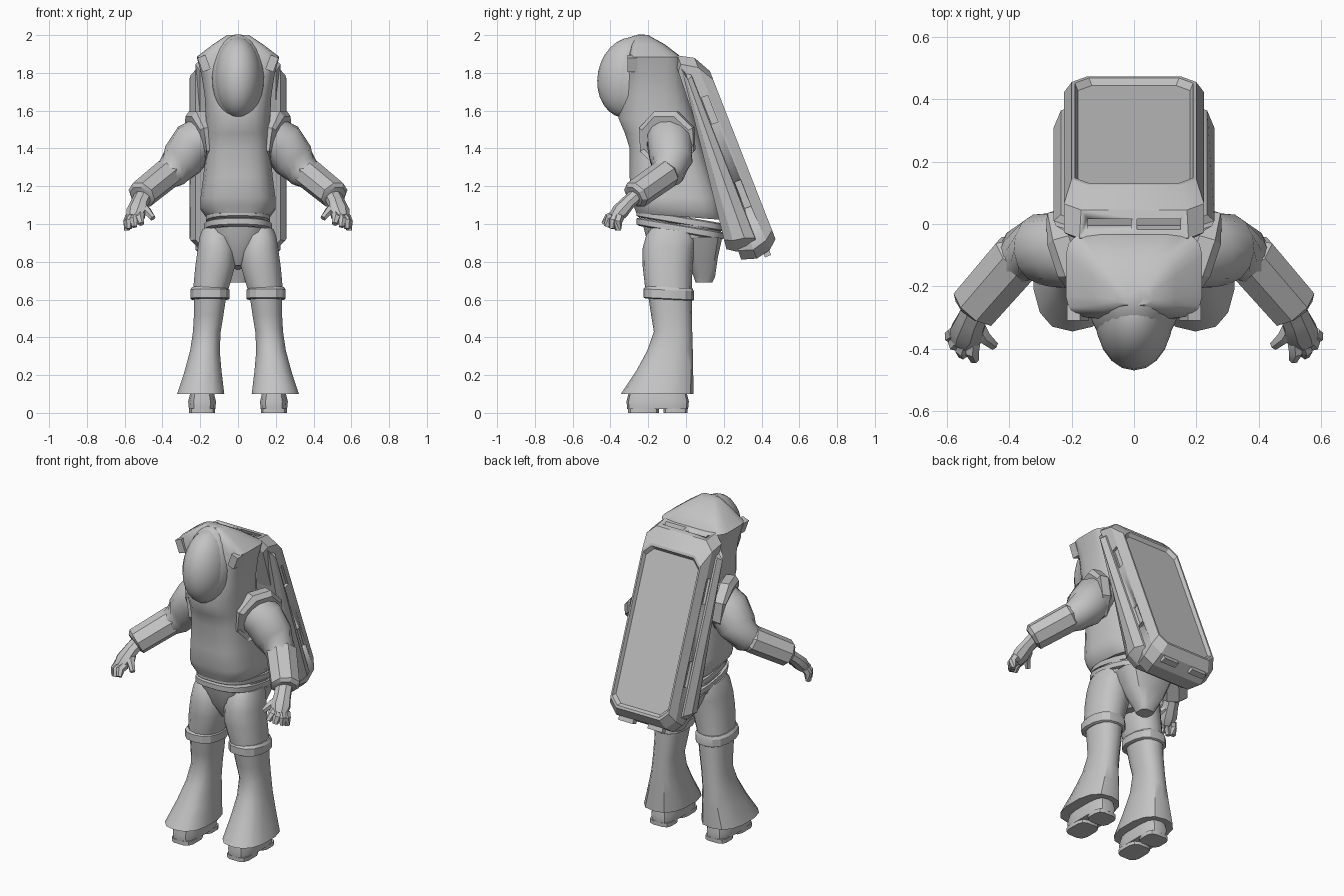
import bpy, bmesh
from math import sin, cos, pi, copysign
from mathutils import Vector, Matrix

if "Cube" in bpy.data.objects:
    bpy.data.objects.remove(bpy.data.objects["Cube"])

grey = bpy.data.materials.new("suit grey")
grey.use_nodes = True
grey.diffuse_color = (0.55, 0.55, 0.55, 1)
grey.node_tree.nodes["Principled BSDF"].inputs["Base Color"].default_value = (0.55, 0.55, 0.55, 1)


def finish(name, bm, mirror=False, angle=35):
    """Turn a bmesh into a shaded, coloured object."""
    bmesh.ops.recalc_face_normals(bm, faces=bm.faces)
    me = bpy.data.meshes.new(name)
    bm.to_mesh(me)
    bm.free()
    me.materials.append(grey)
    ob = bpy.data.objects.new(name, me)
    bpy.context.scene.collection.objects.link(ob)
    if mirror:
        ob.modifiers.new("both sides", "MIRROR")
    bpy.ops.object.select_all(action="DESELECT")
    ob.select_set(True)
    bpy.context.view_layer.objects.active = ob
    bpy.ops.object.shade_smooth_by_angle(angle=angle * pi / 180)
    return ob


def loft(name, rings, mirror=False, angle=35):
    """Skin a list of equal-length rings and cap both ends."""
    bm = bmesh.new()
    loops = [[bm.verts.new(p) for p in ring] for ring in rings]
    n = len(loops[0])
    for a, b in zip(loops, loops[1:]):
        for i in range(n):
            j = (i + 1) % n
            bm.faces.new((a[i], a[j], b[j], b[i]))
    bm.faces.new(loops[0])
    bm.faces.new(loops[-1])
    return finish(name, bm, mirror, angle)


def level(z, x0, x1, y0, y1, power=2.0, sides=16, slope=0.0):
    """Rounded horizontal ring filling the given x and y range."""
    cx, cy, rx, ry = (x0 + x1) / 2, (y0 + y1) / 2, (x1 - x0) / 2, (y1 - y0) / 2
    ring = []
    for i in range(sides):
        c, s = cos(2 * pi * (i + .5) / sides), sin(2 * pi * (i + .5) / sides)
        x = cx + rx * copysign(abs(c) ** (2 / power), c)
        y = cy + ry * copysign(abs(s) ** (2 / power), s)
        ring.append((x, y, z + slope * (y - cy)))
    return ring


def tube(name, path, sides=8, flat=1.0, mirror=True, angle=35):
    """Tapered limb along points given as (x, y, z, radius)."""
    pts = [Vector(p[:3]) for p in path]
    rings = []
    for i, p in enumerate(pts):
        d = (pts[min(i + 1, len(pts) - 1)] - pts[max(i - 1, 0)]).normalized()
        a = d.cross(Vector((0, 0, 1))).normalized()
        b = d.cross(a)
        r = path[i][3]
        rings.append([p + r * (a * cos(t) + b * sin(t) * flat)
                      for t in [2 * pi * (k + .5) / sides for k in range(sides)]])
    return loft(name, rings, mirror, angle)


def box(name, centre, size, rot=Matrix(), mirror=True):
    bm = bmesh.new()
    bmesh.ops.create_cube(bm, size=1, matrix=Matrix.Translation(centre) @ rot @ Matrix.Diagonal((*size, 1)))
    return finish(name, bm, mirror)


# Torso and hood: height, half width, front, back, squareness
torso = [(1.04, .17, -.265, .19, 3), (1.08, .2, -.28, .19, 3), (1.14, .2, -.295, .18, 3),
         (1.25, .185, -.3, .14, 3), (1.4, .172, -.3, .09, 3), (1.48, .17, -.325, .07, 2.7),
         (1.56, .172, -.36, .05, 2.5), (1.68, .178, -.335, .02, 2.8), (1.79, .195, -.315, -.005, 3.5),
         (1.885, .22, -.305, -.025, 5), (1.95, .135, -.29, -.11, 4), (2.0, .06, -.26, -.2, 4)]
loft("torso", [level(z, -w, w, f, b, p, 20, -.08 if z < 1.1 else 0) for z, w, f, b, p in torso], angle=50)

# Visor and the collar behind it
for name, y, size in (("visor", -.3, (.125, .168, .216)), ("visor_collar", -.265, (.142, .15, .232))):
    bm = bmesh.new()
    bmesh.ops.create_uvsphere(bm, u_segments=20, v_segments=14, radius=1,
                              matrix=Matrix.Translation((0, y, 1.775)) @ Matrix.Rotation(-.2, 4, "X")
                              @ Matrix.Diagonal((*size, 1)))
    finish(name, bm, angle=60)

# Helmet lamps
box("lamp", (.18, -.285, 1.85), (.045, .05, .08), Matrix.Rotation(.35, 4, "Y"))

# Belt, pelvis and rear flap
for i, (z, w) in enumerate(((1.02, .172), (.975, .182))):
    loft("belt_band_%d" % i, [level(z + h, -w + c, w - c, -.265 + c, .2 - c, 2.8, 20, -.17)
                              for h, c in ((-.022, .015), (-.015, 0), (.015, 0), (.022, .015))])
loft("pelvis", [level(z, -w, w, f, b, 2.5, 16, -.12) for z, w, f, b in
                ((.77, .025, -.15, .02), (.85, .1, -.2, .1), (.93, .17, -.22, .17), (1.0, .175, -.24, .19))])
loft("rear_flap", [level(z, -w, w, f, b, 3, 12) for z, w, f, b in
                   ((.69, .045, .05, .14), (.72, .06, .04, .155), (.82, .12, .0, .17), (.93, .17, -.05, .195))])

# Legs: height, inner x, outer x, front, back, squareness
thigh = [(.97, .05, .19, -.18, .04), (.93, .03, .205, -.21, .05), (.87, .012, .215, -.23, .045),
         (.78, .012, .228, -.23, .035), (.65, .05, .24, -.215, .03)]
loft("thigh", [level(z, *r, 2.3, 14, -.1 if z > .9 else 0) for z, *r in thigh], True)
band = [(.6, .055, .245, -.215, .035), (.605, .043, .255, -.225, .042),
        (.65, .043, .255, -.225, .042), (.665, .055, .245, -.21, .035)]
loft("knee_band", [level(z, *r, 2.4, 14, -.05) for z, *r in band], True, 25)
shin = [(.62, .06, .235, -.2, .03, 2.4), (.52, .075, .235, -.185, .032, 2.4), (.43, .09, .24, -.17, .033, 2.4),
        (.33, .095, .255, -.205, .036, 2.4), (.22, .085, .285, -.265, .038, 2.5), (.1, .07, .325, -.345, .04, 2.5)]
loft("flared_shin", [level(z, *r, 14) for z, *r in shin], True)

# Boots
loft("boot", [level(z, .115 + c, .265 - c, -.315 + c, .015 - c, 3.2, 14)
              for z, c in ((.02, .004), (.06, 0), (.14, .02))], True)
for name, f, b in (("toe_sole", -.31, -.14), ("heel_sole", -.12, .01)):
    loft(name, [level(z, .12, .26, f, b, 3.5, 12) for z in (0, .024)], True)

# Arms
tube("shoulder_cuff", [(.16, -.083, 1.455, .135), (.175, -.088, 1.453, .155), (.222, -.104, 1.447, .162),
                       (.225, -.105, 1.446, .14)], 8, angle=25)
tube("upper_arm", [(.165, -.09, 1.46, .118), (.235, -.085, 1.425, .122), (.295, -.08, 1.34, .115),
                   (.35, -.095, 1.275, .09), (.4, -.15, 1.24, .065)], 14, angle=50)
tube("forearm_guard", [(.36, -.095, 1.275, .07), (.372, -.107, 1.267, .09), (.51, -.265, 1.155, .086),
                       (.517, -.275, 1.148, .065)], 8, .88, angle=25)
tube("palm", [(.495, -.25, 1.165, .05), (.522, -.31, 1.11, .05), (.537, -.35, 1.065, .058),
              (.55, -.38, 1.03, .042)], 8, .75)
fingers = {"index": ((.515, -.375, 1.045), (.512, -.435, 1.0)), "middle": ((.54, -.38, 1.04), (.55, -.42, .985)),
           "ring": ((.56, -.37, 1.04), (.578, -.39, .975)), "little": ((.573, -.35, 1.04), (.588, -.36, .965)),
           "thumb": ((.505, -.32, 1.09), (.45, -.39, 1.03))}
for name, (root, tip) in fingers.items():
    a, b = Vector(root), Vector(tip)
    mid = (a + b) / 2 + Vector((.006, -.006, .01))
    tube(name + "_finger", [(*a, .026), (*mid, .024), (*b, .016)], 6)


# Backpack, built in a leaning frame: u across, v down the pack, w outwards
def pack(u, v, w):
    return Vector((u, .13 + .364 * v + .931 * w, 1.8 - .931 * v + .364 * w))


def outline(w, half, top, bottom, cut, taper=0.0):
    """Chamfered rectangle; taper pushes its lower end towards the body."""
    side = [(half - cut, top), (half, top + cut), (half, bottom - cut), (half - cut, bottom)]
    corners = side + [(-u, v) for u, v in reversed(side)]
    return [pack(u, v, w - taper * v) for u, v in corners]


lean = Matrix(((1, 0, 0), (0, .364, .931), (0, -.931, .364))).to_4x4()
loft("pack_frame", [outline(-.145, .225, -.12, .9, .05, .13), outline(-.135, .25, -.1, .93, .06, .09),
                    outline(-.125, .258, -.08, .95, .07, .03), outline(-.1, .235, -.08, .96, .06),
                    outline(-.095, .21, -.08, .96, .06)], angle=25)
shell = loft("backpack", [outline(-.16, .2, -.12, .98, .05, .05), outline(-.13, .225, -.15, 1.005, .05),
                          outline(-.05, .225, -.105, .988, .055), outline(0, .2, -.01, .945, .05),
                          outline(0, .19, .005, .93, .045), outline(-.02, .18, .02, .916, .045)], angle=25)

# Grip slots in the sides and top of the pack
slots = [(s * .225, v, -.075, .03, .15, .035) for s in (1, -1) for v in (.18, .66)]
slots += [(s * .08, -.125, -.09, .14, .05, .03) for s in (1, -1)]
for u, v, w, *size in slots:
    cutter = box("slot_cutter", pack(u, v, w), size, lean, False)
    cutter.hide_render = True
    mod = shell.modifiers.new("slot", "BOOLEAN")
    mod.operation, mod.solver, mod.object = "DIFFERENCE", "EXACT", cutter
    bpy.context.view_layer.objects.active = shell
    bpy.ops.object.modifier_apply(modifier=mod.name)
    bpy.data.objects.remove(cutter)

# Feet under the pack
box("pack_foot", pack(.1, .995, -.07), (.1, .04, .035), lean)
